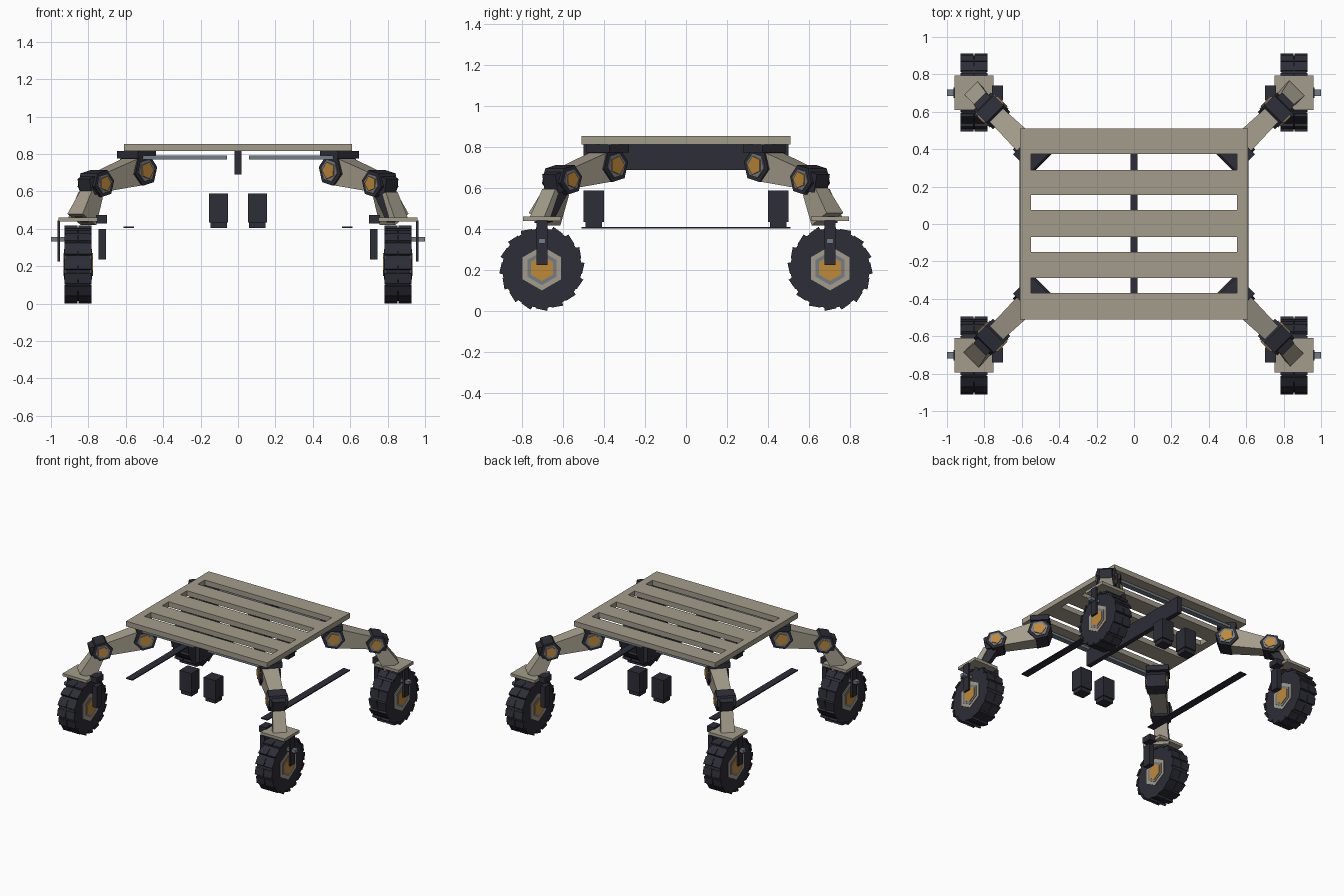
import bpy, bmesh, math
from mathutils import Vector, Matrix

if "Cube" in bpy.data.objects:
    bpy.data.objects.remove(bpy.data.objects["Cube"], do_unlink=True)


def material(name, rgb):
    m = bpy.data.materials.new(name)
    m.use_nodes = True
    m.diffuse_color = (*rgb, 1)
    m.node_tree.nodes["Principled BSDF"].inputs["Base Color"].default_value = (*rgb, 1)
    return m


BEIGE = material("warm beige", (0.37, 0.335, 0.26))
DARK = material("dark slate", (0.026, 0.026, 0.038))
ORANGE = material("amber", (0.52, 0.25, 0.04))
GREY = material("steel grey", (0.17, 0.2, 0.24))

ONE = [(1, 1)]
SIDES = [(1, 1), (-1, 1)]
FOUR = [(1, 1), (-1, 1), (1, -1), (-1, -1)]
PAIR_A = [(1, 1), (-1, -1)]
PAIR_B = [(1, -1), (-1, 1)]


def finish(bm, name, mat, quads=ONE):
    """Write the part once per quadrant, reflected about the centre."""
    bmesh.ops.recalc_face_normals(bm, faces=bm.faces)
    for sx, sy in quads:
        copy = bm.copy()
        bmesh.ops.scale(copy, vec=(sx, sy, 1), verts=copy.verts)
        if sx * sy < 0:
            bmesh.ops.reverse_faces(copy, faces=copy.faces)
        mesh = bpy.data.meshes.new(name)
        copy.to_mesh(mesh)
        copy.free()
        mesh.materials.append(mat)
        bpy.context.collection.objects.link(bpy.data.objects.new(name, mesh))
    bm.free()


def box(name, mat, x, y, z, quads=ONE):
    bm = bmesh.new()
    size = (x[1] - x[0], y[1] - y[0], z[1] - z[0])
    mid = Vector((x[0] + x[1], y[0] + y[1], z[0] + z[1])) / 2
    bmesh.ops.create_cube(bm, size=1, matrix=Matrix.Translation(mid) @ Matrix.Diagonal((*size, 1)))
    finish(bm, name, mat, quads)


def beam(name, mat, a, b, start, end, quads=FOUR):
    """Tapered box from a to b; start and end are (width, height)."""
    bm = bmesh.new()
    up = (b - a).normalized().cross(ACROSS)
    rings = []
    for p, (w, h) in ((a, start), (b, end)):
        rings.append([bm.verts.new(p + ACROSS * w / 2 * i + up * h / 2 * j)
                      for i, j in ((-1, -1), (1, -1), (1, 1), (-1, 1))])
    for ring in rings:
        bm.faces.new(ring)
    for k in range(4):
        n = (k + 1) % 4
        bm.faces.new((rings[0][k], rings[0][n], rings[1][n], rings[1][k]))
    finish(bm, name, mat, quads)


def prism(name, mat, centre, axis, radius, depth, sides, quads=FOUR, turn=0.0):
    bm = bmesh.new()
    rot = axis.to_track_quat('Z', 'Y').to_matrix().to_4x4()
    bmesh.ops.create_cone(bm, cap_ends=True, segments=sides, radius1=radius, radius2=radius,
                          depth=depth, matrix=Matrix.Translation(centre) @ rot @ Matrix.Rotation(turn, 4, 'Z'))
    finish(bm, name, mat, quads)


# Slotted deck
bm = bmesh.new()
xs = [-0.61, -0.55, 0.55, 0.61]
ys = [-0.51, -0.37, -0.29, -0.15, -0.07, 0.075, 0.155, 0.29, 0.375, 0.51]
grid = [[bm.verts.new((x, y, 0.815)) for y in ys] for x in xs]
for i in range(len(xs) - 1):
    for j in range(len(ys) - 1):
        if not (i == 1 and j % 2):
            bm.faces.new((grid[i][j], grid[i + 1][j], grid[i + 1][j + 1], grid[i][j + 1]))
top = bmesh.ops.extrude_face_region(bm, geom=bm.faces[:])["geom"]
bmesh.ops.translate(bm, vec=(0, 0, 0.04), verts=[v for v in top if isinstance(v, bmesh.types.BMVert)])
finish(bm, "deck", BEIGE)

# Parts beneath the deck
box("keel", DARK, (-0.018, 0.018), (-0.5, 0.5), (0.69, 0.815))
box("cross_rod", GREY, (0.06, 0.55), (0.42, 0.46), (0.772, 0.793), FOUR)
box("cargo_block", DARK, (0.053, 0.155), (0.4, 0.5), (0.435, 0.59), FOUR)
box("cargo_block_foot", DARK, (0.06, 0.148), (0.41, 0.49), (0.405, 0.435), FOUR)
box("side_strip", DARK, (0.555, 0.612), (-0.51, 0.51), (0.404, 0.412), SIDES)

# Leg joints
ALONG = Vector((1, 1, 0)).normalized()
ACROSS = Vector((1, -1, 0)).normalized()
UP = Vector((0, 0, 1))
hip = Vector((0.54, 0.39, 0.712))
knee = Vector((0.76, 0.605, 0.642))
ankle = Vector((0.835, 0.69, 0.45))

beam("corner_bracket", DARK, Vector((0.495, 0.335, 0.795)), Vector((0.59, 0.43, 0.795)),
     (0.16, 0.04), (0.16, 0.04))
for label, pos, r, w, n in (("hip", hip, 0.085, 0.14, 6), ("knee", knee, 0.075, 0.13, 6)):
    prism(label + "_housing", DARK, pos, ACROSS, r, w, n, turn=0.3)
    prism(label + "_ring", GREY, pos, ACROSS, r * 0.74, w + 0.012, n, turn=0.3)
    prism(label + "_cap", ORANGE, pos, ACROSS, r * 0.56, w + 0.024, 5, turn=0.3)

# Upper arm and knee sleeve
arm = (knee - hip).normalized()
beam("upper_arm", BEIGE, hip + arm * 0.04, knee - arm * 0.04, (0.12, 0.145), (0.1, 0.1))
beam("knee_sleeve", DARK, knee - arm * 0.03, knee + arm * 0.085, (0.125, 0.12), (0.09, 0.09))

# Shin with its cover
beam("shin", DARK, knee, ankle, (0.075, 0.08), (0.06, 0.06))
low = (ankle - knee).normalized()
beam("shin_cover", BEIGE, knee + low * 0.06, ankle, (0.085, 0.09), (0.115, 0.12), PAIR_A)
beam("shin_cover", BEIGE, knee + low * 0.06 + ALONG * 0.045, ankle + ALONG * 0.035,
     (0.09, 0.03), (0.1, 0.04), PAIR_B)

# Wheel fork
box("fender", BEIGE, (0.75, 0.96), (0.61, 0.795), (0.44, 0.462), FOUR)
box("ankle_block", DARK, (0.70, 0.76), (0.66, 0.74), (0.43, 0.475), FOUR)
box("outer_strut", DARK, (0.952, 0.966), (0.675, 0.73), (0.225, 0.445), FOUR)
box("inner_strut", DARK, (0.705, 0.745), (0.67, 0.735), (0.235, 0.4), FOUR)
box("strut_pin", GREY, (0.925, 1.0), (0.685, 0.72), (0.332, 0.356), FOUR)

# Wheel with stacked hub discs
wheel = Vector((0.855, 0.703, 0.21))
X = Vector((1, 0, 0))
prism("tyre", DARK, wheel, X, 0.197, 0.135, 16)
prism("rim", BEIGE, wheel, X, 0.108, 0.144, 6)
prism("hub_ring", GREY, wheel, X, 0.082, 0.15, 6)
prism("hub_cap", ORANGE, wheel, X, 0.062, 0.158, 6)

# Two rows of slanted tread blocks
bm = bmesh.new()
COUNT = 16
for side in (-1, 1):
    for k in range(COUNT):
        spin = Matrix.Rotation(math.tau * k / COUNT, 4, 'X')
        place = Matrix.Translation((side * 0.038, 0, 0.194))
        slant = Matrix.Rotation(0.22, 4, 'X')
        shape = Matrix.Diagonal((0.07, 0.056, 0.016, 1))
        bmesh.ops.create_cube(bm, size=1, matrix=Matrix.Translation(wheel) @ spin @ place @ slant @ shape)
finish(bm, "tyre_tread", DARK, FOUR)
